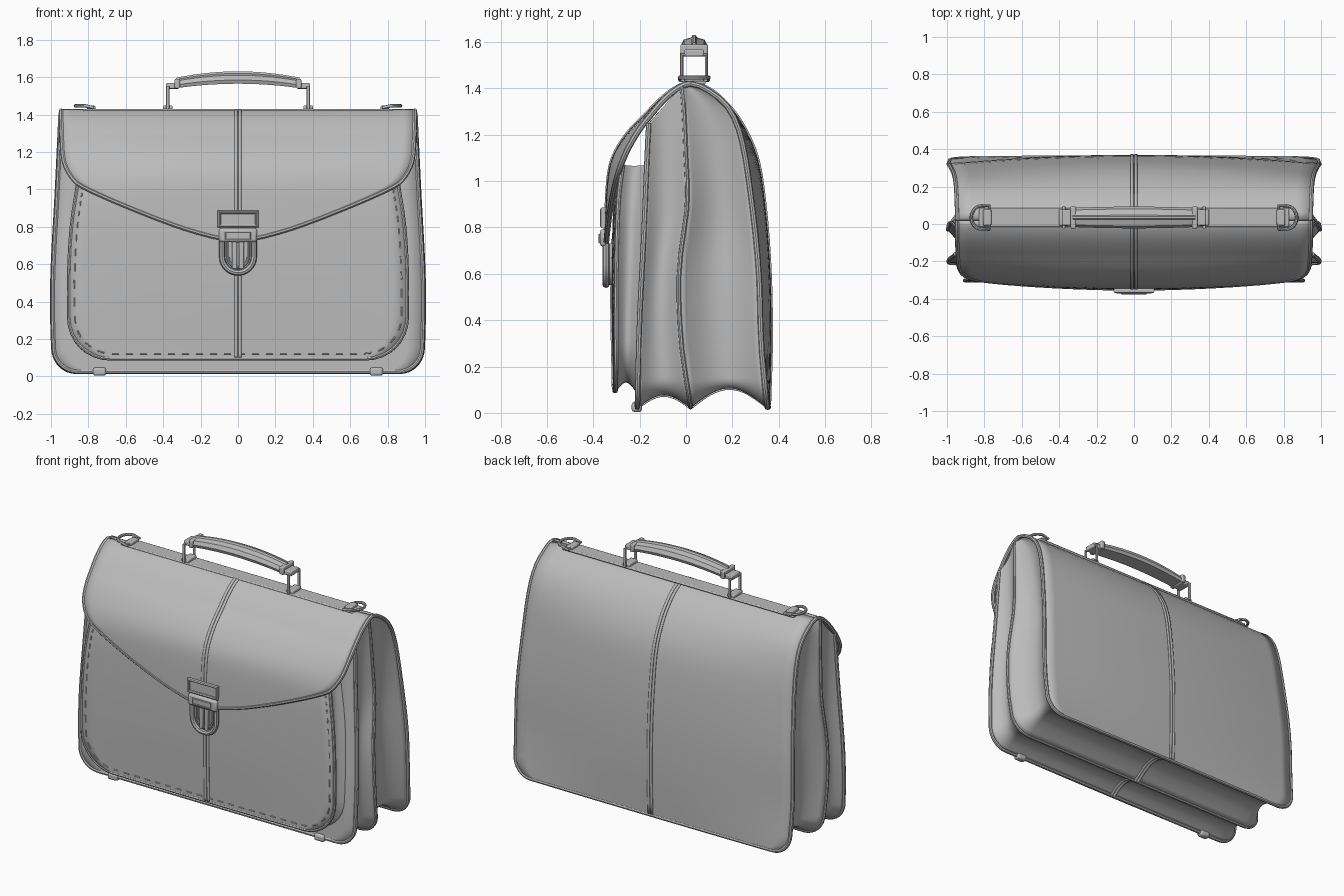
import bpy, bmesh, math
from mathutils import Vector

if "Cube" in bpy.data.objects:
    bpy.data.objects.remove(bpy.data.objects["Cube"])

grey = bpy.data.materials.new("grey leather")
grey.diffuse_color = (0.5, 0.5, 0.5, 1)
grey.use_nodes = True
grey.node_tree.nodes["Principled BSDF"].inputs["Base Color"].default_value = grey.diffuse_color


def finish(ob, angle=40):
    ob.data.materials.append(grey)
    bpy.ops.object.select_all(action='DESELECT')
    ob.select_set(True)
    bpy.context.view_layer.objects.active = ob
    if ob.type == 'CURVE':
        bpy.ops.object.convert(target='MESH')
    bpy.ops.object.shade_smooth_by_angle(angle=math.radians(angle))
    return ob


def loft(name, rings, closed=False, thick=0.0):
    """Skin a list of equally long point rows."""
    bm = bmesh.new()
    vs = [[bm.verts.new(p) for p in r] for r in rings]
    n = len(rings[0])
    for a, b in zip(vs, vs[1:]):
        for i in range(n if closed else n - 1):
            j = (i + 1) % n
            bm.faces.new((a[i], a[j], b[j], b[i]))
    if closed:
        bm.faces.new(vs[0])
        bm.faces.new(vs[-1])
    bmesh.ops.recalc_face_normals(bm, faces=bm.faces)
    me = bpy.data.meshes.new(name)
    bm.to_mesh(me)
    bm.free()
    ob = bpy.data.objects.new(name, me)
    bpy.context.collection.objects.link(ob)
    if thick:
        m = ob.modifiers.new("thickness", 'SOLIDIFY')
        m.thickness, m.offset = thick, 0
    return finish(ob)


def tube(name, paths, r, cyclic=False):
    cu = bpy.data.curves.new(name, 'CURVE')
    cu.dimensions, cu.bevel_depth, cu.bevel_resolution = '3D', r, 2
    cu.use_fill_caps = True
    for pts in paths:
        sp = cu.splines.new('POLY')
        sp.points.add(len(pts) - 1)
        for p, c in zip(sp.points, pts):
            p.co = (*c, 1)
        sp.use_cyclic_u = cyclic
    ob = bpy.data.objects.new(name, cu)
    bpy.context.collection.objects.link(ob)
    return finish(ob)


def box(name, c, s, bevel=0.006):
    bpy.ops.mesh.primitive_cube_add(size=1, location=c)
    ob = bpy.context.object
    ob.name = name
    ob.scale = s
    bpy.ops.object.transform_apply(location=False, rotation=False)
    m = ob.modifiers.new("bevel", 'BEVEL')
    m.width, m.segments = bevel, 2
    return finish(ob)


def smooth(pts):
    """Smooth curve through (key, value) points sorted by key."""
    n = len(pts)
    d = [(pts[min(i + 1, n - 1)][1] - pts[max(i - 1, 0)][1]) /
         (pts[min(i + 1, n - 1)][0] - pts[max(i - 1, 0)][0]) for i in range(n)]

    def f(k):
        k = min(max(k, pts[0][0]), pts[-1][0])
        i = next(i for i in range(n - 1) if k <= pts[i + 1][0])
        (a, p), (b, q) = pts[i], pts[i + 1]
        h, t = b - a, (k - a) / (b - a)
        return (p * (2*t**3 - 3*t*t + 1) + q * (3*t*t - 2*t**3)
                + h * (d[i] * (t**3 - 2*t*t + t) + d[i + 1] * (t**3 - t*t)))
    return f


TOP = 1.42


def profile(*zy):
    """Depth as a function of height, given from the top down."""
    f = smooth([(math.sqrt(max(0, TOP - z)), y) for z, y in zy])
    return lambda z: f(math.sqrt(max(0, TOP - z)))


def bulge(mid, side):
    return lambda x, z: mid(z) + (side(z) - mid(z)) * min(1, abs(x) / 0.95) ** 2


def rows(w, top, bottom, r, n=18, nc=8):
    """Half widths and heights of a panel with rounded lower corners."""
    out = []
    for i in range(n + 1):
        z = top - (top - bottom - r) * (i / n) ** 1.7
        out.append((w(z), z))
    cx = out[-1][0] - r
    for i in range(1, nc + 1):
        a = math.pi / 2 * i / nc
        out.append((cx + r * math.cos(a), bottom + r - r * math.sin(a)))
    return out


def panel(name, rw, y, thick=0.014, n=24):
    return loft(name, [[(x * u, y(x * u, z), z) for u in
                        [2 * i / n - 1 for i in range(n + 1)]] for x, z in rw], thick=thick)


def edge(rw, y, n=16):
    """Outline down the left, across the bottom and up the right."""
    x, z = rw[-1]
    base = [(x * (2 * i / n - 1), z) for i in range(1, n)]
    return [Vector((a, y(a, b), b)) for a, b in
            [(-a, b) for a, b in rw] + base + rw[::-1]]


def bellows(name, A, B, depth, steps=12):
    """Concave gusset between two seams, pushed towards the middle."""
    rings = []
    for s in range(steps + 1):
        t = s / steps
        line = [a.lerp(b, t) for a, b in zip(A, B)]
        ring = []
        for i, p in enumerate(line):
            g = line[min(i + 1, len(line) - 1)] - line[max(i - 1, 0)]
            nrm = Vector((-g.z, 0, g.x)).normalized()
            fade = min(1, 0.25 + (TOP - p.z) * 1.2)
            ring.append(p + nrm * depth * fade * math.sin(math.pi * t))
        rings.append(ring)
    return loft(name, rings, thick=0.008)


# Seam profiles and widths
wide = smooth([(0.0, 0.97), (0.15, 0.985), (0.5, 0.99), (1.0, 0.965), (1.42, 0.945)])
back_mid = profile((1.42, .02), (1.4, .09), (1.35, .155), (1.25, .235), (1.1, .302),
                   (.9, .335), (.6, .358), (.3, .363), (.02, .355))
back_side = profile((1.42, .02), (1.4, .08), (1.32, .18), (1.2, .235), (.9, .285),
                    (.6, .315), (.3, .325), (.02, .35))
flap_mid = profile((1.42, .02), (1.4, -.04), (1.3, -.155), (1.2, -.25), (1.1, -.31),
                   (1.0, -.332), (.72, -.345))
flap_side = profile((1.42, .02), (1.4, -.035), (1.3, -.14), (1.2, -.215), (1.1, -.265),
                    (1.0, -.29), (.72, -.30))
divider = profile((1.41, -.02), (1.1, .0), (.9, .005), (.6, -.03), (.3, -.02), (.02, .02))
front = profile((1.25, -.16), (.8, -.18), (.4, -.2), (.02, -.21))
pocket_mid = profile((1.07, -.285), (.9, -.306), (.5, -.315), (.09, -.308))
pocket_side = profile((1.07, -.27), (.9, -.29), (.5, -.3), (.09, -.3))
back_y, flap_y = bulge(back_mid, back_side), bulge(flap_mid, flap_side)
pocket_y = bulge(pocket_mid, pocket_side)
front_y = lambda x, z: front(z)
div_y = lambda x, z: divider(z)

# Main panels
back_r = rows(wide, 1.42, .025, .12)
front_r = rows(wide, 1.25, .025, .13)
div_r = rows(lambda z: wide(z) + .005, 1.41, .025, .13)
pw = smooth([(.09, .9), (.5, .905), (.8, .89), (1.07, .85)])
pocket_r = rows(pw, 1.07, .095, .22)
panel("back_panel", back_r, back_y)
panel("front_wall", front_r, front_y)
panel("pocket_panel", pocket_r, pocket_y)

# Flap with a shallow pointed lower edge
fw = [(1.42, .945), (1.3, .942), (1.18, .935), (1.12, .92), (1.06, .885), (1.02, .84),
      (.92, .62), (.8, .31), (.745, .12), (.727, .02)]
fwid = smooth(fw[::-1])
flap_r = [(fwid(z), z) for z in [1.42 - .693 * (i / 44) ** 1.4 for i in range(45)]]
panel("flap", flap_r, flap_y, .018, 32)

# Piping along the seams
back_e, front_e = edge(back_r, back_y), edge(front_r, front_y)
div_e, pocket_e = edge(div_r, div_y), edge(pocket_r, pocket_y)
for nm, e, r in (("back_piping", back_e, .012), ("front_piping", front_e, .012),
                 ("divider_piping", div_e, .01), ("pocket_piping", pocket_e, .01),
                 ("flap_piping", edge(flap_r, flap_y, 4), .013)):
    tube(nm, [e], r)

# Gussets
bellows("back_gusset", div_e, back_e, .085)
bellows("front_gusset", front_e, div_e, .055)
root_r = rows(lambda z: pw(z) + .01, 1.07, .085, .22)
bellows("pocket_gusset", pocket_e, edge(root_r, front_y), .045)

# Stitches on the pocket
st_r = rows(lambda z: pw(z) - .03, 1.05, .122, .2, 24)
st = edge(st_r, lambda x, z: pocket_y(x, z) - .007, 36)
tube("pocket_stitches", [st[i:i + 2] for i in range(0, len(st) - 1, 2)], .004)

# Twin centre ribs over front, flap, back and bottom
zs = [i / 40 for i in range(41)]
over = [(flap_mid(z) - .008, z) for z in [.73 + .69 * (1 - (1 - t) ** 2) for t in zs]]
over = [(y, z + .006) for y, z in over] + [
    (back_mid(z) + .008, z + .004) for z in [1.42 - 1.39 * t ** 2 for t in zs[1:]]]
low = [(pocket_mid(z) - .008, z) for z in [.1 + .65 * t for t in zs]]
under = [(-.21 + .23 * t, .018 + .055 * math.sin(math.pi * t)) for t in zs] + \
        [(.02 + .335 * t, .018 + .085 * math.sin(math.pi * t)) for t in zs[1:]]
for nm, path in (("upper", over), ("pocket", low), ("bottom", under)):
    for sx in (-1, 1):
        loft(nm + "_centre_rib", [[(sx * .002, y, z), (sx * .018, y, z)] for y, z in path],
             thick=.008)

# Top strip and handle
HY = .035
box("top_strip", (0, HY, 1.424), (1.66, .1, .014))
sec = [(-.05, 0), (.05, 0), (.058, .02), (.045, .045), (.012, .055), (.006, .066),
       (-.006, .066), (-.012, .055), (-.045, .045), (-.058, .02)]
grip = []
for i in range(25):
    x = -.33 + .66 * i / 24
    c = 1 - (x / .33) ** 2
    grip.append([(x, HY + y * (.88 + .12 * c), 1.541 + .024 * c + z * (.85 + .15 * c))
                 for y, z in sec])
loft("handle_grip", grip, True)
for s in (-1, 1):
    tube("handle_ring", [[(s * .375, HY - .053, 1.435), (s * .375, HY + .053, 1.435),
                          (s * .375, HY + .053, 1.545), (s * .375, HY - .053, 1.545)]], .01, True)
    box("handle_end", (s * .35, HY, 1.553), (.07, .085, .03))
    box("handle_clasp", (s * .325, HY, 1.565), (.028, .118, .05))
    box("ring_anchor", (s * .375, HY, 1.437), (.05, .09, .024))
    # Strap rings
    arc = [(s * (.815 + .055 * math.cos(a)), HY + .062 * math.sin(a), 1.447)
           for a in [math.pi * (i / 14 - .5) for i in range(15)]]
    arc = [(s * .775, HY - .062, 1.437)] + arc + [(s * .775, HY + .062, 1.437)]
    tube("strap_ring", [arc], .009, True)
    box("strap_ring_tab", (s * .785, HY, 1.437), (.045, .085, .022))
    # Bottom clips
    box("bottom_clip", (s * .74, -.212, .026), (.07, .045, .044), .012)

# Lock: upper plate, middle bar and rounded catch
box("lock_plate", (0, -.350, .842), (.21, .02, .075))
tube("lock_plate_frame", [[(-.1, -.357, .805), (.1, -.357, .805),
                           (.1, -.357, .878), (-.1, -.357, .878)]], .013, True)
box("lock_bar", (0, -.352, .755), (.205, .04, .075), .014)
tube("lock_bar_slot", [[(-.065, -.372, .735), (.065, -.372, .735),
                        (.065, -.372, .77), (-.065, -.372, .77)]], .005, True)


def arch(r, y):
    return [(-r, y, .73)] + [(r * math.cos(a), y, .64 + r * math.sin(a)) for a in
                             [math.pi * (1 + i / 16) for i in range(17)]] + [(r, y, .73)]


loft("lock_base", [arch(.088, -.312), arch(.088, -.332)], True)
tube("lock_catch", [arch(.085, -.345)], .016)
tube("lock_inner_catch", [arch(.055, -.338)], .008)
for s in (-1, 1):
    box("lock_pin", (s * .018, -.34, .65), (.026, .03, .15))
